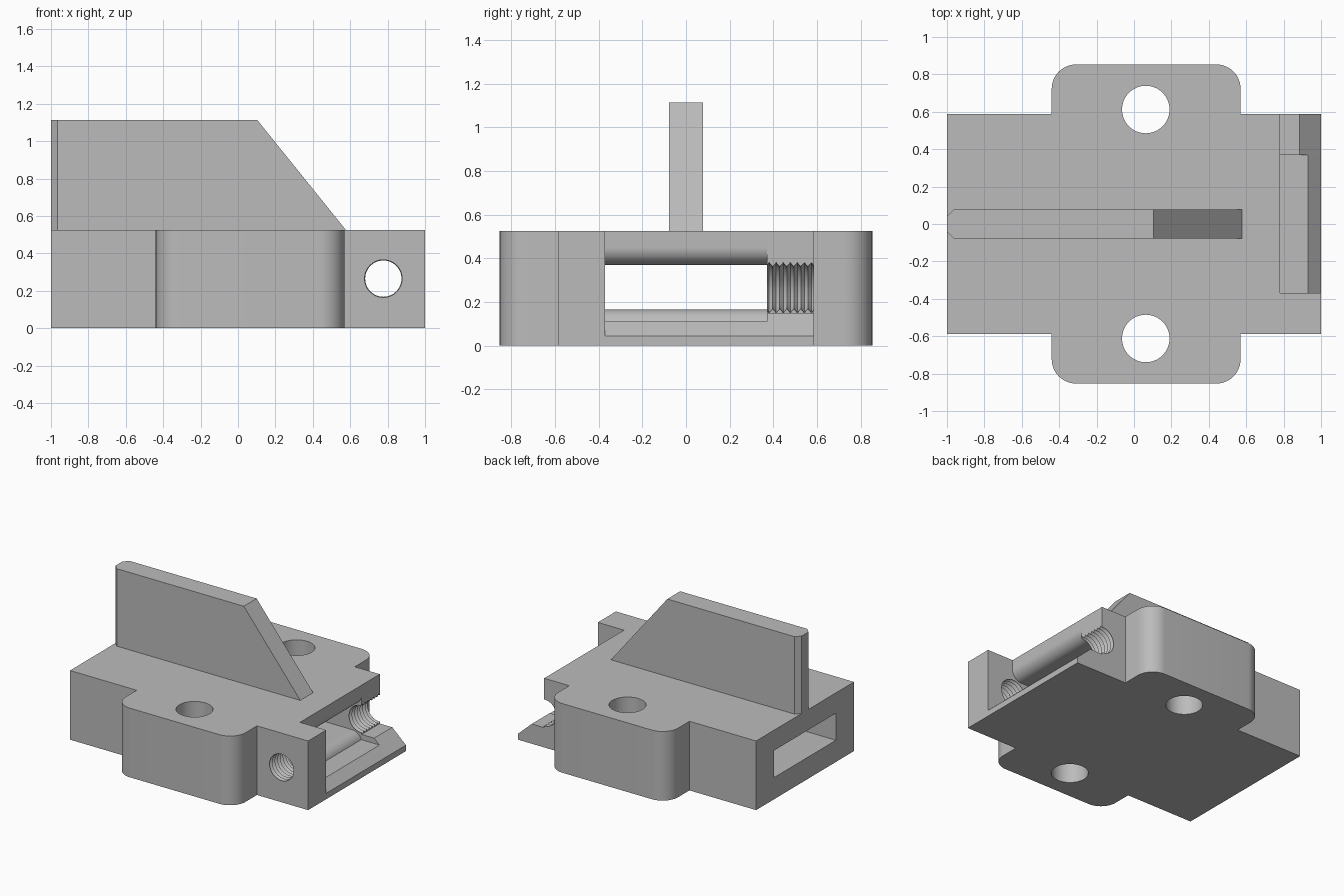
import bpy, bmesh, math
from mathutils import Vector

cube = bpy.data.objects.get("Cube")
if cube:
    bpy.data.objects.remove(cube)

grey = bpy.data.materials.new("plain grey")
grey.use_nodes = True
color = (0.5, 0.5, 0.5, 1)
grey.diffuse_color = color
grey.node_tree.nodes["Principled BSDF"].inputs["Base Color"].default_value = color


def finish(name, bm):
    bmesh.ops.recalc_face_normals(bm, faces=bm.faces)
    mesh = bpy.data.meshes.new(name)
    bm.to_mesh(mesh)
    bm.free()
    mesh.materials.append(grey)
    obj = bpy.data.objects.new(name, mesh)
    bpy.context.collection.objects.link(obj)
    return obj


def prism(name, points, axis, low, high):
    """Extrude a flat outline along y (xz outline) or z (xy outline)."""
    bm = bmesh.new()
    place = (lambda p: (p[0], low, p[1])) if axis == "y" else (lambda p: (p[0], p[1], low))
    face = bm.faces.new([bm.verts.new(place(p)) for p in points])
    made = bmesh.ops.extrude_face_region(bm, geom=[face])["geom"]
    step = Vector((0, high - low, 0)) if axis == "y" else Vector((0, 0, high - low))
    bmesh.ops.translate(bm, vec=step, verts=[v for v in made if isinstance(v, bmesh.types.BMVert)])
    return finish(name, bm)


def arc(cx, cy, r, start, end, steps=12):
    angles = [math.radians(start + (end - start) * i / steps) for i in range(steps + 1)]
    return [(cx + r * math.cos(a), cy + r * math.sin(a)) for a in angles]


def thread_cutter(name, low, high, turns=7, sides=48):
    """Ribbed bore along y, alternating between inner and outer radius."""
    bm = bmesh.new()
    count = turns * 2
    rings = []
    for i in range(count + 1):
        r = 0.115 if i % 2 else 0.097
        y = low + (high - low) * i / count
        rings.append([bm.verts.new((x, y, z)) for x, z in arc(0.777, 0.265, r, 0, 360, sides)[:-1]])
    for a, b in zip(rings, rings[1:]):
        for i in range(sides):
            j = (i + 1) % sides
            bm.faces.new((a[i], a[j], b[j], b[i]))
    bm.faces.new(rings[0])
    bm.faces.new(rings[-1])
    return finish(name, bm)


def cut(target, cutter):
    mod = target.modifiers.new("cut", "BOOLEAN")
    mod.operation = "DIFFERENCE"
    mod.solver = "EXACT"
    mod.object = cutter
    bpy.context.view_layer.objects.active = target
    bpy.ops.object.modifier_apply(modifier=mod.name)
    bpy.data.objects.remove(cutter)


# Base block with two round-cornered mounting ears
L, R, W, E, F, TOP = -0.44, 0.57, 0.587, 0.853, 0.13, 0.525
half = [(1, W), (R, W)] + arc(R - F, E - F, F, 0, 90) + arc(L + F, E - F, F, 90, 180) + [(L, W), (-1, W)]
base = prism("base_block", half + [(x, -y) for x, y in reversed(half)], "z", 0, TOP)

# Screw holes through the ears
for y in (-0.612, 0.612):
    cut(base, prism("ear_hole", arc(0.063, y, 0.127, 0, 360, 64)[:-1], "z", -0.1, 0.7))

# Open chamber with rounded mouth leading into a slot through the whole block
ramp = [(1, 0.045), (1.1, -0.048), (1.1, 0.6)]
chamber = ([(0.78, 0.6)] + arc(0.70, 0.45, 0.08, 0, -90) + [(-1.1, 0.37), (-1.1, 0.165)]
           + arc(0.70, 0.085, 0.08, 90, 18) + [(0.93, 0.11)] + ramp)
cut(base, prism("chamber", chamber, "y", -0.37, 0.37))

# Threaded bore across the end, closed in the front lug and half open behind
cut(base, thread_cutter("front_bore", -0.59, -0.365))
cut(base, thread_cutter("rear_bore", 0.365, 0.59))
cut(base, prism("rear_notch", [(0.78, 0.6), (0.78, 0.15), (0.885, 0.15)] + ramp, "y", 0.369, 0.65))

# Upright fin with a sloped end and chamfered rear corners
T = 0.077
fin = prism("fin", [(-1, TOP), (-1, 1.113), (0.103, 1.113), (0.577, TOP)], "y", -T, T)
bm = bmesh.new()
bm.from_mesh(fin.data)
rear = [e for e in bm.edges if all(v.co.x < -0.99 for v in e.verts)
        and abs(e.verts[0].co.z - e.verts[1].co.z) > 0.1]
bmesh.ops.bevel(bm, geom=rear, offset=0.036, segments=1, affect="EDGES")
bm.to_mesh(fin.data)
bm.free()

# Smooth rounded surfaces, keep corners crisp
for obj in (base, fin):
    bpy.ops.object.select_all(action="DESELECT")
    obj.select_set(True)
    bpy.context.view_layer.objects.active = obj
    bpy.ops.object.shade_smooth_by_angle(angle=math.radians(30))
